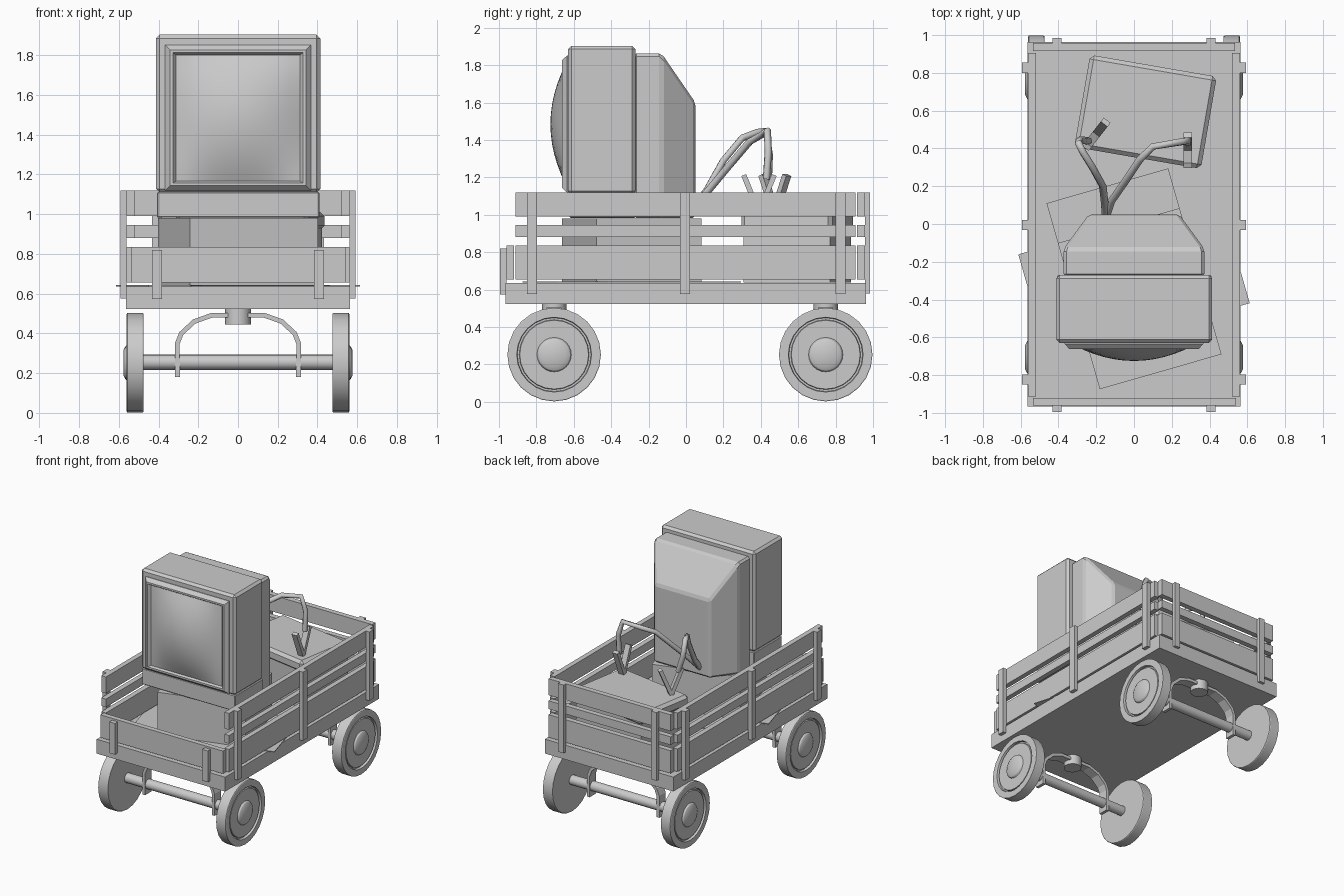
import bpy, bmesh, math
from mathutils import Matrix, Vector

if "Cube" in bpy.data.objects:
    bpy.data.objects.remove(bpy.data.objects["Cube"])

GREY = (0.6, 0.6, 0.6, 1)
grey = bpy.data.materials.new("plain_grey")
grey.use_nodes = True
grey.diffuse_color = GREY
grey.node_tree.nodes["Principled BSDF"].inputs["Base Color"].default_value = GREY


def finish(name, bm, smooth=None, bevel=0):
    bmesh.ops.recalc_face_normals(bm, faces=bm.faces)
    mesh = bpy.data.meshes.new(name)
    bm.to_mesh(mesh)
    bm.free()
    mesh.materials.append(grey)
    ob = bpy.data.objects.new(name, mesh)
    bpy.context.collection.objects.link(ob)
    if bevel:
        mod = ob.modifiers.new("bevel", 'BEVEL')
        mod.width, mod.segments = bevel, 1
    if smooth:
        bpy.ops.object.select_all(action='DESELECT')
        ob.select_set(True)
        bpy.context.view_layer.objects.active = ob
        bpy.ops.object.shade_smooth_by_angle(angle=math.radians(smooth))
    return ob


def box(name, x, y, z, bevel=0):
    """Block from (min, max) ranges."""
    bm = bmesh.new()
    size = [b - a for a, b in (x, y, z)]
    mid = [(a + b) / 2 for a, b in (x, y, z)]
    bmesh.ops.create_cube(bm, size=1, matrix=Matrix.Translation(mid) @ Matrix.Diagonal((*size, 1)))
    return finish(name, bm, bevel=bevel)


def turned_box(name, center, size, degrees, z, bevel=0):
    ob = box(name, (-size[0] / 2, size[0] / 2), (-size[1] / 2, size[1] / 2), z, bevel)
    ob.location = (*center, 0)
    ob.rotation_euler.z = math.radians(degrees)
    return ob


def lathe_x(name, profile, sides, loc, flip=1):
    """Revolve (radius, x) points around the x axis."""
    bm = bmesh.new()
    vs = [bm.verts.new((x * flip, 0, r)) for r, x in profile]
    edges = [bm.edges.new(p) for p in zip(vs, vs[1:])]
    bmesh.ops.spin(bm, geom=vs + edges, cent=(0, 0, 0), axis=(1, 0, 0),
                   angle=math.tau, steps=sides, use_duplicate=False)
    bmesh.ops.remove_doubles(bm, verts=bm.verts, dist=0.0005)
    ob = finish(name, bm, smooth=30)
    ob.location = loc
    return ob


def loft(name, sections, bevel=0, caps=(True, True)):
    """Join rectangles (half width, y, z low, z high) along y."""
    bm = bmesh.new()
    rings = [[bm.verts.new(p) for p in ((-w, y, a), (w, y, a), (w, y, b), (-w, y, b))]
             for w, y, a, b in sections]
    for r, s in zip(rings, rings[1:]):
        for i in range(4):
            j = (i + 1) % 4
            bm.faces.new((r[i], r[j], s[j], s[i]))
    for ring, cap in zip((rings[0], rings[-1]), caps):
        if cap:
            bm.faces.new(ring)
    return finish(name, bm, bevel=bevel)


# Wagon bed
box("bed", (-0.563, 0.563), (-0.965, 0.963), (0.522, 0.636))

# Slatted sides and tailgate: wide bottom board, narrow middle, top rail
BOARDS = {"bottom": (0.655, 0.835), "middle": (0.88, 0.945), "top": (0.99, 1.12)}
for label, z in BOARDS.items():
    for side, s in (("left", 1), ("right", -1)):
        box(f"{side}_{label}_board", sorted((0.52 * s, 0.56 * s)), (-0.912, 0.905), z)
    box(f"back_{label}_board", (-0.535, 0.535), (0.915, 0.957), z)
box("front_board", (-0.535, 0.54), (-0.96, -0.92), BOARDS["bottom"])

# Upright posts
for side, s in (("left", 1), ("right", -1)):
    for i, y in enumerate((-0.823, -0.005, 0.827)):
        box(f"{side}_post_{i + 1}", sorted((0.56 * s, 0.592 * s)), (y - 0.027, y + 0.027), (0.575, 1.12))
    across = sorted((0.383 * s, 0.432 * s))
    box(f"front_post_{side}", across, (-0.995, -0.96), (0.573, 0.82))
    box(f"back_post_{side}", across, (0.957, 0.985), (0.58, 1.12))

# Wheels, axles, arched straps and pivots
WHEEL = [(0, 0.475), (0.247, 0.475), (0.25, 0.48), (0.25, 0.557), (0.245, 0.56),
         (0.2, 0.56), (0.197, 0.54), (0.187, 0.54), (0.184, 0.553), (0.092, 0.553),
         (0.085, 0.565), (0.063, 0.577), (0, 0.577)]
ARCH = [(0.305, 0.18), (0.305, 0.35), (0.285, 0.4), (0.22, 0.46), (0.13, 0.492)]
for end, y in (("front", -0.705), ("back", 0.747)):
    for side, s in (("left", 1), ("right", -1)):
        lathe_x(f"{end}_wheel_{side}", WHEEL, 24, (0, y, 0.252), s)
    lathe_x(f"{end}_axle", [(0.038, -0.48), (0.038, 0.48)], 16, (0, y, 0.255))
    bm = bmesh.new()
    path = ARCH + [(-x, z) for x, z in reversed(ARCH)]
    pairs = [[bm.verts.new((x, y + d, z)) for d in (-0.04, 0.04)] for x, z in path]
    for a, b in zip(pairs, pairs[1:]):
        bm.faces.new((a[0], a[1], b[1], b[0]))
    strap = finish(f"{end}_strap", bm)
    solid = strap.modifiers.new("thickness", 'SOLIDIFY')
    solid.thickness, solid.offset = 0.024, 0
    bm = bmesh.new()
    bmesh.ops.create_cone(bm, cap_ends=True, segments=16, radius1=0.065, radius2=0.065, depth=0.08,
                          matrix=Matrix.Translation((0, y, 0.485)))
    finish(f"{end}_pivot", bm, smooth=30)

# Cardboard carton under the television, with its flaps spread on the bed
SPOT, TURN = (0, -0.29), 16
turned_box("carton", SPOT, (0.67, 0.586), TURN, (0.64, 0.98))
turned_box("carton_side_flaps", SPOT, (1.107, 0.586), TURN, (0.637, 0.643))
turned_box("carton_end_flaps", SPOT, (0.67, 1.024), TURN, (0.638, 0.644))

# Battery crate at the back with a stepped lid
CRATE, SKEW = (0.061, 0.594), -9.8
turned_box("crate", CRATE, (0.655, 0.47), SKEW, (0.637, 0.98))
turned_box("crate_lid", CRATE, (0.68, 0.495), SKEW, (0.92, 1.012), 0.022)

# Television cabinet, control panel and tapered back
box("tv_cabinet", (-0.412, 0.414), (-0.63, -0.27), (1.108, 1.903), 0.018)
box("tv_control_panel", (-0.408, 0.41), (-0.622, -0.27), (0.982, 1.112), 0.006)
loft("tv_back", [(0.372, -0.28, 0.982, 1.862), (0.372, -0.13, 0.982, 1.862),
                 (0.24, 0.05, 0.982, 1.6)], 0.015)

# Raised frame around the bulging screen
loft("tv_frame", [(0.367, -0.62, 1.118, 1.852), (0.367, -0.635, 1.118, 1.852),
                  (0.342, -0.662, 1.143, 1.827), (0.328, -0.662, 1.157, 1.813),
                  (0.31, -0.64, 1.167, 1.8)], caps=(True, False))
bm = bmesh.new()
bmesh.ops.create_grid(bm, x_segments=12, y_segments=12, size=1)
for v in bm.verts:
    u, w = v.co.x, v.co.y
    v.co = (0.312 * u, -0.645 - 0.08 * (1 - u * u) * (1 - w * w), 1.484 + 0.318 * w)
screen = finish("tv_screen", bm, smooth=40)
for poly in screen.data.polygons:
    if poly.normal.y > 0:
        poly.flip()


# Cables from the television to the crate
def cable(name, points):
    cu = bpy.data.curves.new(name, 'CURVE')
    cu.dimensions = '3D'
    cu.bevel_depth, cu.bevel_resolution, cu.use_fill_caps = 0.02, 1, True
    sp = cu.splines.new('POLY')
    sp.points.add(len(points) - 1)
    for p, co in zip(sp.points, points):
        p.co = (*co, 1)
    cu.materials.append(grey)
    bpy.context.collection.objects.link(bpy.data.objects.new(name, cu))


cable("right_cable", [(-0.15, 0.03, 1.03), (-0.155, 0.11, 1.13), (-0.165, 0.2, 1.29), (-0.22, 0.3, 1.41),
                      (-0.27, 0.38, 1.44), (-0.295, 0.43, 1.45), (-0.285, 0.445, 1.32), (-0.24, 0.44, 1.19)])
cable("left_cable", [(-0.15, 0.03, 1.03), (-0.12, 0.12, 1.13), (-0.05, 0.22, 1.25), (0.03, 0.34, 1.39),
                     (0.1, 0.41, 1.43), (0.25, 0.435, 1.45), (0.285, 0.44, 1.34), (0.285, 0.43, 1.19)])


# Spring clips: two jaws crossing in a V
def clip(name, loc, degrees):
    bm = bmesh.new()
    for s in (1, -1):
        lean = Matrix.Rotation(math.radians(-22 * s), 4, 'X')
        bmesh.ops.create_cube(bm, size=1, matrix=Matrix.Translation((0, 0.04 * s, 0.11)) @ lean
                              @ Matrix.Diagonal((0.045, 0.028, 0.22, 1)))
    ob = finish(name, bm)
    ob.location = Vector(loc)
    ob.rotation_euler.z = math.radians(degrees)


clip("right_clip", (-0.2, 0.475, 1.0), -38)
clip("left_clip", (0.285, 0.39, 1.0), 0)
